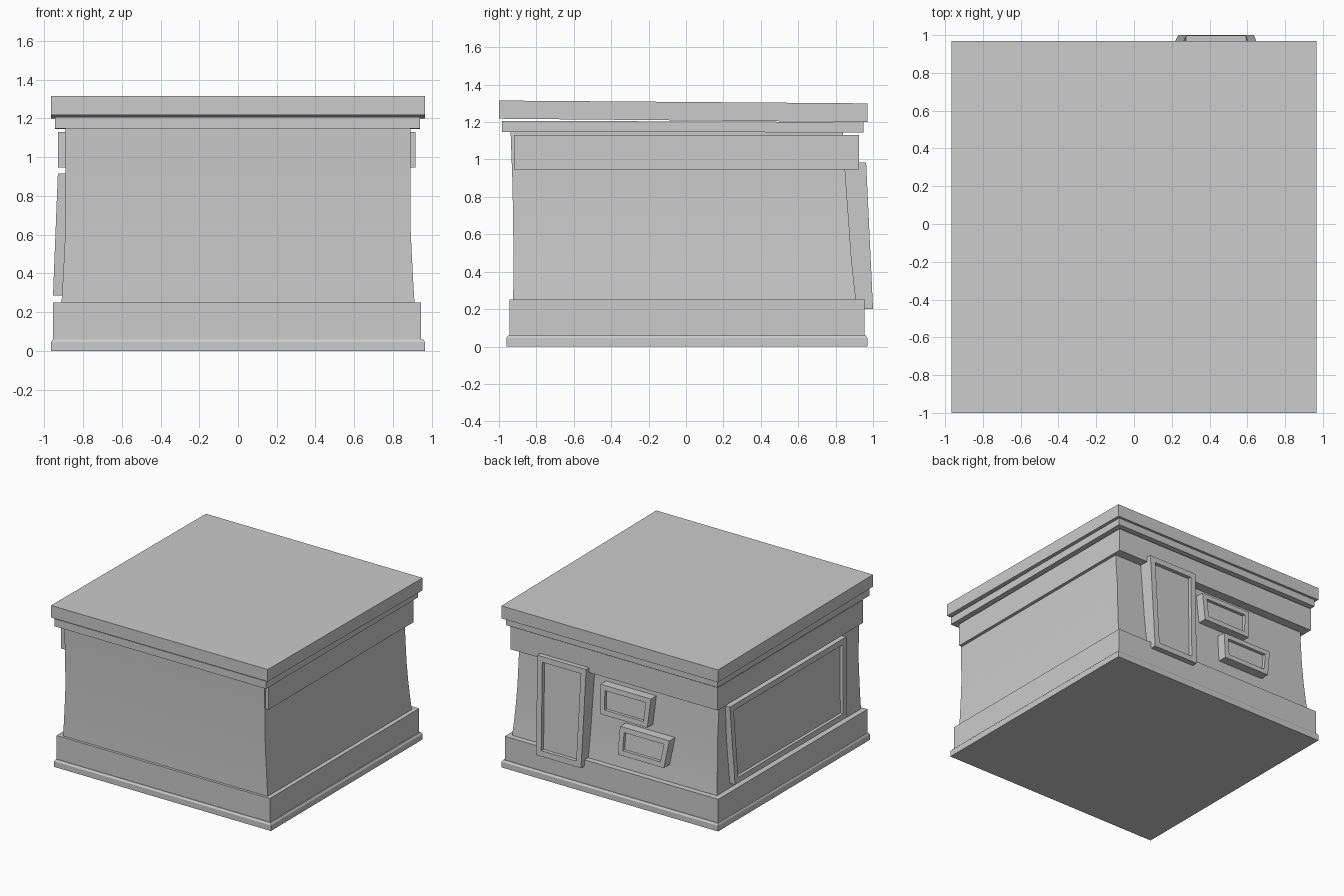
import bpy
from mathutils import Vector

if "Cube" in bpy.data.objects:
    bpy.data.objects.remove(bpy.data.objects["Cube"])


def make_object(name, verts, faces):
    mesh = bpy.data.meshes.new(name)
    mesh.from_pydata([tuple(v) for v in verts], [], faces)
    mesh.update()
    obj = bpy.data.objects.new(name, mesh)
    bpy.context.collection.objects.link(obj)
    return obj


def bridge(a, b):
    """Quads joining two four-point rings starting at indices a and b."""
    return [(a + i, a + (i + 1) % 4, b + (i + 1) % 4, b + i) for i in range(4)]


def loft(name, rings):
    """Closed block through rectangles given as (x0, x1, y0, y1, z front, z back)."""
    verts, faces = [], [(3, 2, 1, 0)]
    for x0, x1, y0, y1, zf, zb in rings:
        verts += [(x0, y0, zf), (x1, y0, zf), (x1, y1, zb), (x0, y1, zb)]
    for k in range(len(rings) - 1):
        faces += bridge(4 * k, 4 * k + 4)
    n = len(verts)
    faces.append((n - 4, n - 3, n - 2, n - 1))
    return make_object(name, verts, faces)


def panel(name, corners, inward, frame, recess):
    """Framed panel; corners run counter-clockwise seen from outside."""
    outer = [Vector(c) for c in corners]
    inn = Vector(inward)
    inner = []
    for i in range(4):
        a = (outer[(i + 1) % 4] - outer[i]).normalized()
        b = (outer[i - 1] - outer[i]).normalized()
        inner.append(outer[i] + (a + b) * frame)
    sunk = [p + inn.normalized() * recess for p in inner]
    back = [p + inn for p in outer]
    faces = bridge(0, 4) + bridge(4, 8) + bridge(12, 0)
    faces += [(8, 9, 10, 11), (15, 14, 13, 12)]
    return make_object(name, outer + inner + sunk + back, faces)


# Stepped plinth and base board
loft("plinth", [(-.965, .965, -.96, .97, 0, 0), (-.965, .965, -.96, .97, .045, .045),
                (-.957, .955, -.95, .96, .06, .06)])
loft("base_board", [(-.955, .945, -.945, .955, .05, .05),
                    (-.955, .945, -.945, .955, .25, .25)])

# Main body with gently flared lower sides
body = loft("body", [(-x, x, f, b, z, z) for x, f, b, z in (
    (.914, -.925, .915, .2), (.905, -.923, .897, .35), (.897, -.923, .882, .5),
    (.89, -.924, .872, .65), (.89, -.928, .855, .88), (.89, -.938, .838, 1.15))])
bpy.context.view_layer.objects.active = body
body.select_set(True)
bpy.ops.object.shade_smooth_by_angle()

# Band around the sides and back, hidden behind the front
loft("upper_band", [(-.93, .915, -.92, .925, .947, .947),
                    (-.93, .915, -.92, .925, 1.13, 1.13)])

# Cornice and slightly tilted top
loft("cornice", [(-.945, .94, -.985, .95, 1.147, 1.145),
                 (-.945, .94, -.985, .95, 1.207, 1.2)])
loft("top_slab", [(-.965, .965, -1.0, .97, 1.218, 1.2),
                  (-.965, .965, -1.0, .97, 1.315, 1.3)])

# Tall door on the back
panel("door_panel", [(.635, 1.0, .2), (.235, 1.0, .2), (.215, .963, .985), (.65, .963, .985)],
      (0, -.13, 0), .045, .03)

# Two drawer fronts on the back
panel("upper_drawer_front", [(.105, .943, .65), (-.315, .943, .65),
                             (-.335, .925, .88), (.115, .925, .88)], (0, -.1, 0), .04, .025)
panel("lower_drawer_front", [(-.07, .968, .38), (-.48, .968, .38),
                             (-.515, .947, .6), (-.075, .947, .6)], (0, -.1, 0), .04, .025)

# Large framed panel on the left side
panel("side_panel", [(-.955, .74, .285), (-.955, -.68, .285),
                     (-.93, -.71, .915), (-.93, .77, .915)][::-1], (.06, 0, 0), .045, .025)

# Consistent outward normals
import bmesh
for obj in bpy.context.collection.objects:
    bm = bmesh.new()
    bm.from_mesh(obj.data)
    bmesh.ops.recalc_face_normals(bm, faces=bm.faces)
    bm.to_mesh(obj.data)
    bm.free()
